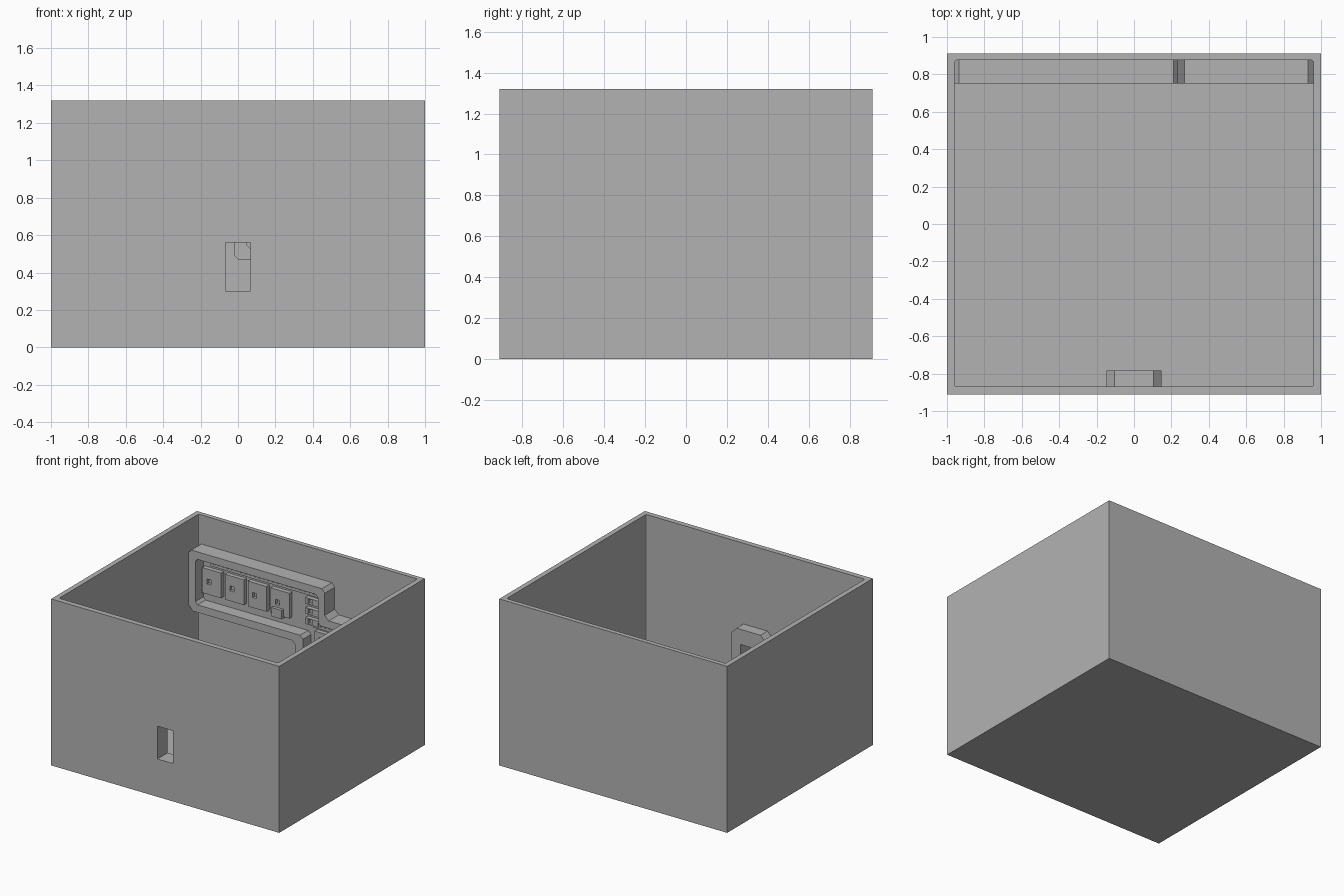
import bpy, bmesh
from mathutils import Vector

cube = bpy.data.objects.get("Cube")
if cube:
    bpy.data.objects.remove(cube, do_unlink=True)

grey = bpy.data.materials.new("plain grey")
grey.use_nodes = True
grey.diffuse_color = (0.45, 0.45, 0.45, 1)
grey.node_tree.nodes["Principled BSDF"].inputs["Base Color"].default_value = (0.45, 0.45, 0.45, 1)


def finish(name, bm):
    bmesh.ops.recalc_face_normals(bm, faces=bm.faces)
    mesh = bpy.data.meshes.new(name)
    bm.to_mesh(mesh)
    bm.free()
    mesh.materials.append(grey)
    obj = bpy.data.objects.new(name, mesh)
    bpy.context.collection.objects.link(obj)
    return obj


def add_box(bm, x0, x1, y0, y1, z0, z1):
    verts = bmesh.ops.create_cube(bm, size=1)["verts"]
    for v in verts:
        v.co = Vector(((x0, x1)[v.co.x > 0], (y0, y1)[v.co.y > 0], (z0, z1)[v.co.z > 0]))


def boxes(name, *items):
    bm = bmesh.new()
    for item in items:
        add_box(bm, *item)
    return finish(name, bm)


def prism(name, outline, y0, y1):
    """Extrude an (x, z) outline along y."""
    bm = bmesh.new()
    face = bm.faces.new([bm.verts.new((x, y0, z)) for x, z in outline])
    new = bmesh.ops.extrude_face_region(bm, geom=[face])["geom"]
    for v in new:
        if isinstance(v, bmesh.types.BMVert):
            v.co.y = y1
    return finish(name, bm)


def cut(target, cutter):
    mod = target.modifiers.new("cut", 'BOOLEAN')
    mod.operation = 'DIFFERENCE'
    mod.solver = 'EXACT'
    mod.object = cutter
    cutter.hide_render = True
    cutter.hide_viewport = True
    cutter.display_type = 'WIRE'


# Open case with slightly rounded inner corners
case = boxes("case", (-1, 1, -0.912, 0.912, 0, 1.32))
bm = bmesh.new()
add_box(bm, -0.96, 0.96, -0.87, 0.876, 0.04, 1.5)
upright = [e for e in bm.edges if abs(e.verts[0].co.z - e.verts[1].co.z) > 0.1]
bmesh.ops.bevel(bm, geom=upright, offset=0.012, segments=2, profile=0.5, affect='EDGES')
cut(case, finish("cavity_cutter", bm))

# Boss behind the front opening
W, C, LOW, HIGH = 0.147, 0.042, 0.18, 0.68
boss = prism("opening_boss", [
    (-W, LOW + C), (-W + C, LOW), (W - C, LOW), (W, LOW + C),
    (W, HIGH - C), (W - C, HIGH), (-W + C, HIGH), (-W, HIGH - C)], -0.875, -0.783)
opening = boxes("opening_cutter", (-0.068, 0.068, -1, -0.7, 0.3, 0.56))
cut(case, opening)
cut(boss, opening)

# Stepped frame on the inside of the back wall
frame = prism("panel_frame", [
    (-0.96, 0.65), (-0.92, 0.61), (-0.05, 0.61), (-0.02, 0.58), (-0.02, 0.49),
    (0, 0.47), (0.93, 0.47), (0.96, 0.5), (0.96, 0.82), (0.93, 0.85),
    (0.27, 0.85), (0.235, 0.885), (0.235, 1.06), (0.21, 1.09),
    (-0.935, 1.09), (-0.96, 1.065)], 0.75, 0.88)
recess = prism("recess_cutter", [
    (-0.9, 0.69), (-0.88, 0.67), (0.02, 0.67), (0.045, 0.645), (0.045, 0.55),
    (0.065, 0.53), (0.88, 0.53), (0.9, 0.55), (0.9, 0.77), (0.88, 0.79),
    (0.2, 0.79), (0.175, 0.815), (0.175, 1.01), (0.155, 1.03),
    (-0.88, 1.03), (-0.9, 1.01)], 0.7, 0.85)
cut(frame, recess)

# Raised plates with small square pockets
plates, pockets = [], []


def plate(x0, x1, z0, z1, px, pz):
    plates.append((x0, x1, 0.815, 0.855, z0, z1))
    pockets.append((px - 0.018, px + 0.018, 0.7, 0.84, pz - 0.02, pz + 0.02))


for i in range(4):
    left = -0.885 + i * 0.2
    plate(left, left + 0.165, 0.74, 0.94, left + 0.06, 0.84)
for z in (0.76, 0.84, 0.92):
    plate(0.02, 0.13, z - 0.025, z + 0.025, 0.06, z)
for i in range(4):
    left = 0.1 + i * 0.2
    plate(left, left + 0.16, 0.56, 0.7, left + 0.06, 0.64)
cut(boxes("socket_plates", *plates), boxes("pocket_cutter", *pockets))

# Lower socket and rows of small teeth
boxes("lower_socket", (-0.26, -0.17, 0.79, 0.855, 0.73, 0.8))


def teeth(name, x0, x1, z):
    step = 0.04
    count = int((x1 - x0) / step)
    rail = (x0, x1, 0.825, 0.855, z - 0.025, z - 0.005)
    boxes(name, rail, *[(x0 + i * step, x0 + i * step + 0.022, 0.825, 0.855, z - 0.006, z + 0.015)
                        for i in range(count)])


teeth("upper_teeth", -0.82, 0.14, 0.99)
teeth("lower_teeth", 0.08, 0.86, 0.745)
